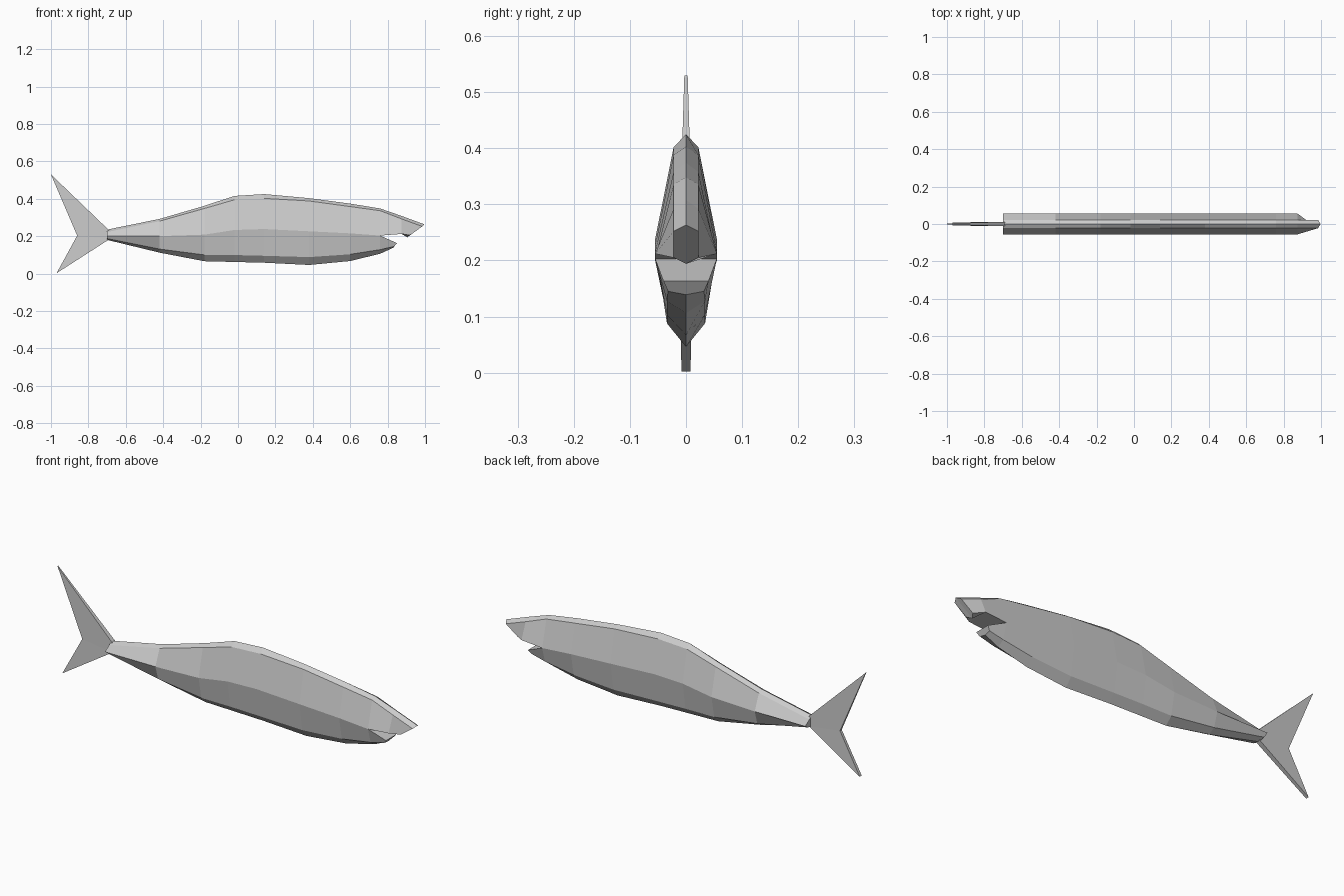
import bpy, bmesh

if "Cube" in bpy.data.objects:
    bpy.data.objects.remove(bpy.data.objects["Cube"])

grey = bpy.data.materials.new("fish grey")
grey.diffuse_color = (0.6, 0.6, 0.6, 1)
grey.use_nodes = True
grey.node_tree.nodes["Principled BSDF"].inputs["Base Color"].default_value = grey.diffuse_color


def finish(bm, name):
    bmesh.ops.remove_doubles(bm, verts=bm.verts, dist=0.0005)
    bmesh.ops.recalc_face_normals(bm, faces=bm.faces)
    mesh = bpy.data.meshes.new(name)
    bm.to_mesh(mesh)
    bm.free()
    mesh.materials.append(grey)
    obj = bpy.data.objects.new(name, mesh)
    bpy.context.collection.objects.link(obj)
    return obj


def section(bm, side, middle):
    """Mirrored arc: outer points at -y, the centre point, then +y."""
    pts = [(x, -y, z) for x, y, z in side] + [middle]
    pts += [(x, y, z) for x, y, z in reversed(side)]
    return [bm.verts.new(p) for p in pts]


def loft(bm, rows):
    for a, b in zip(rows, rows[1:]):
        for i in range(len(a) - 1):
            bm.faces.new((a[i], a[i + 1], b[i + 1], b[i]))


bm = bmesh.new()
W, SHOULDER, BELLY = 0.055, 0.022, 0.034

# Back and upper jaw: x, flank z, shoulder z, ridge z
back = [(-0.70, 0.200, 0.222, 0.235), (-0.42, 0.200, 0.280, 0.292),
        (-0.18, 0.208, 0.348, 0.362), (-0.02, 0.233, 0.394, 0.415),
        (0.14, 0.238, 0.402, 0.425), (0.38, 0.226, 0.388, 0.403),
        (0.60, 0.215, 0.358, 0.374), (0.76, 0.203, 0.336, 0.348),
        (0.875, 0.212, 0.292, 0.308)]
upper = [section(bm, [(x, W, f), (x, SHOULDER, s)], (x, 0, r))
         for x, f, s, r in back]
# Snout tip, sloping back underneath to the jaw
upper.append(section(bm, [(0.92, SHOULDER, 0.205), (0.985, SHOULDER, 0.252)],
                     (0.997, 0, 0.263)))
loft(bm, upper)
chin = bm.verts.new((0.905, 0, 0.194))
t = upper[-1]
bm.faces.new((t[0], t[1], t[2], chin))
bm.faces.new((chin, t[2], t[3], t[4]))

# Belly and lower jaw: x, flank z, lower side z, keel z
belly = [(-0.70, 0.200, 0.187, 0.180), (-0.42, 0.200, 0.131, 0.112),
         (-0.18, 0.208, 0.100, 0.066), (-0.02, 0.233, 0.099, 0.062),
         (0.14, 0.238, 0.095, 0.058), (0.38, 0.226, 0.088, 0.046),
         (0.60, 0.215, 0.103, 0.067), (0.76, 0.203, 0.128, 0.106)]
lower = [section(bm, [(x, W, f), (x, BELLY, s)], (x, 0, k))
         for x, f, s, k in belly]
lower.append(section(bm, [(0.85, 0.040, 0.163), (0.835, 0.032, 0.145)],
                     (0.832, 0, 0.139)))
loft(bm, lower)
bm.faces.new(lower[-1])

# Roof and floor of the open mouth
u, v, w = upper[-3], upper[-2], lower[-2]
bm.faces.new((u[0], u[4], v[4], v[0]))
bm.faces.new((v[0], v[4], t[4], chin, t[0]))
bm.faces.new((w[0], w[4], lower[-1][4], lower[-1][0]))

# Blunt rear end of the body
bm.faces.new(upper[0] + lower[0][3:0:-1])
finish(bm, "fish_body")

# Forked tail fin: x, half thickness, z; thinner toward the tips
outline = [(-0.69, 0.012, 0.232), (-1.0, 0.003, 0.53), (-0.86, 0.007, 0.203),
           (-0.97, 0.008, 0.002), (-0.69, 0.012, 0.182)]
bm = bmesh.new()
sides = [[bm.verts.new((x, s * y, z)) for x, y, z in outline] for s in (-1, 1)]
for side in sides:
    for lobe in ((0, 1, 2), (2, 3, 4), (0, 2, 4)):
        bm.faces.new([side[i] for i in lobe])
for i in range(5):
    j = (i + 1) % 5
    bm.faces.new((sides[0][i], sides[0][j], sides[1][j], sides[1][i]))
finish(bm, "tail_fin")
